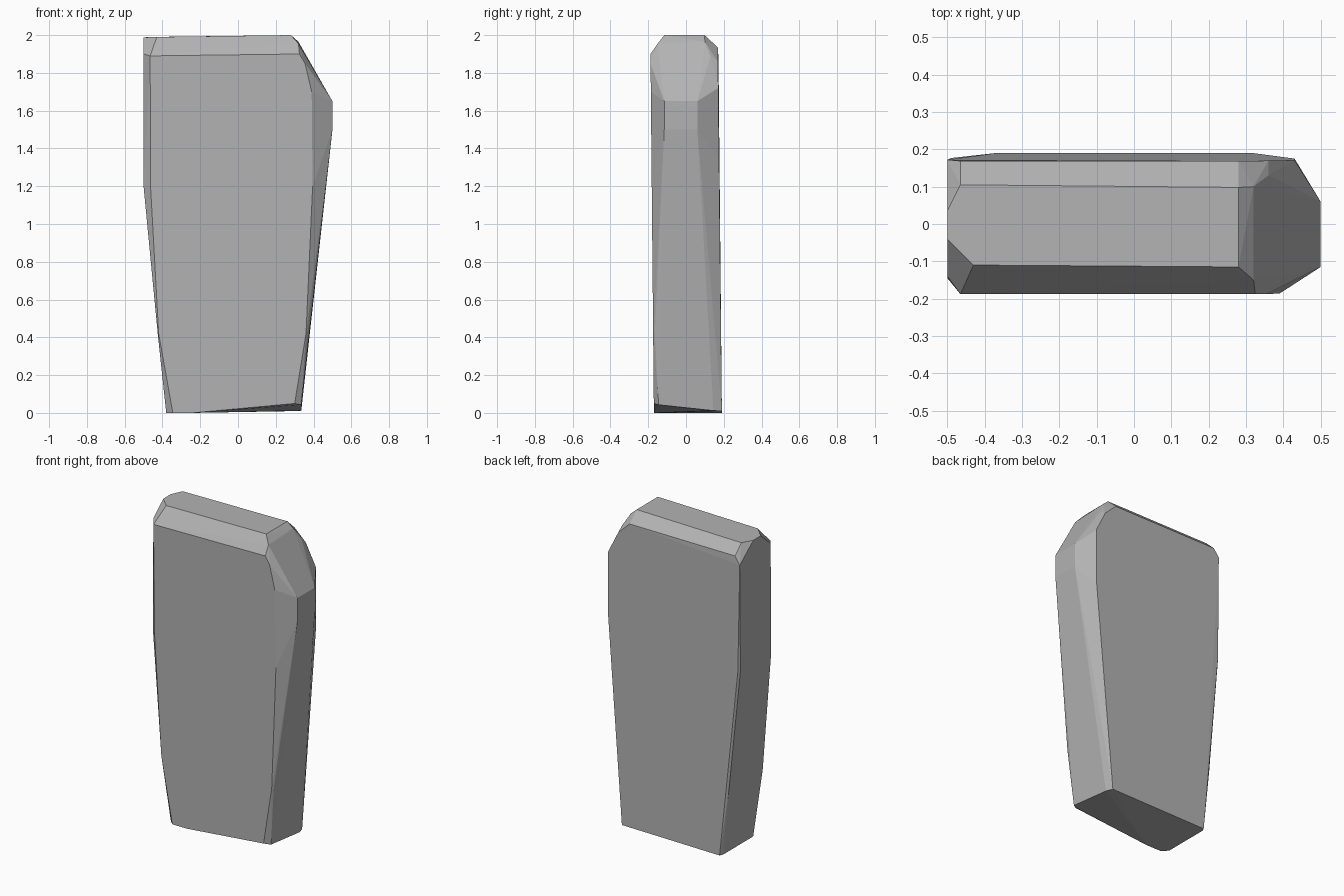
import bpy, bmesh

stone = bpy.data.materials.new("grey stone")
stone.diffuse_color = (0.45, 0.45, 0.45, 1)


def front_y(z):
    return -0.17 - 0.0095 * z


def back_y(z):
    return 0.19 - 0.011 * z


# Broad front and back faces as (x, z) outlines
front = [(-0.465, 1.89), (0.325, 1.90), (0.355, 1.85), (0.39, 1.70), (0.395, 1.20),
         (0.36, 0.42), (0.30, 0.05), (-0.24, 0.0), (-0.345, 0.0), (-0.42, 0.42), (-0.463, 1.2)]
back = [(-0.465, 1.93), (0.28, 1.935), (0.36, 1.86), (0.43, 1.72), (0.43, 1.35),
        (0.35, 0.42), (0.32, 0.01), (-0.37, 0.0), (-0.415, 0.42), (-0.49, 1.2), (-0.497, 1.85)]
points = [(x, front_y(z), z) for x, z in front] + [(x, back_y(z), z) for x, z in back]

# Flat crown with a pointed left end
points += [(-0.43, -0.11, 1.99), (-0.465, 0.105, 1.99), (0.28, -0.115, 2.0), (0.28, 0.098, 2.0),
           (-0.5, -0.04, 1.988), (-0.5, 0.035, 1.988)]
# Bevelled right shoulder
points += [(0.32, -0.15, 1.955), (0.32, 0.10, 1.965), (0.36, 0.13, 1.89),
           (0.5, -0.115, 1.65), (0.5, 0.06, 1.65), (0.5, -0.115, 1.50), (0.5, 0.06, 1.50)]
# Left side wall
points += [(-0.5, -0.14, 1.90), (-0.5, 0.172, 1.88), (-0.5, -0.145, 1.2), (-0.5, 0.165, 1.2),
           (-0.425, -0.16, 0.42), (-0.425, 0.175, 0.42), (-0.38, -0.135, 0.0), (-0.38, 0.17, 0.0)]
# Tapering right side wall down to the chipped foot
points += [(0.368, -0.165, 0.42), (0.368, 0.12, 0.42), (0.335, -0.145, 0.043), (0.335, 0.145, 0.012)]

bm = bmesh.new()
for p in points:
    bm.verts.new(p)
hull = bmesh.ops.convex_hull(bm, input=bm.verts)
loose = {g for g in hull["geom_interior"] + hull["geom_unused"] if isinstance(g, bmesh.types.BMVert)}
bmesh.ops.delete(bm, geom=list(loose), context='VERTS')
bmesh.ops.dissolve_limit(bm, angle_limit=0.035, verts=bm.verts, edges=bm.edges)
bmesh.ops.recalc_face_normals(bm, faces=bm.faces)

mesh = bpy.data.meshes.new("stone_slab")
bm.to_mesh(mesh)
bm.free()
mesh.materials.append(stone)
bpy.context.collection.objects.link(bpy.data.objects.new("stone_slab", mesh))
